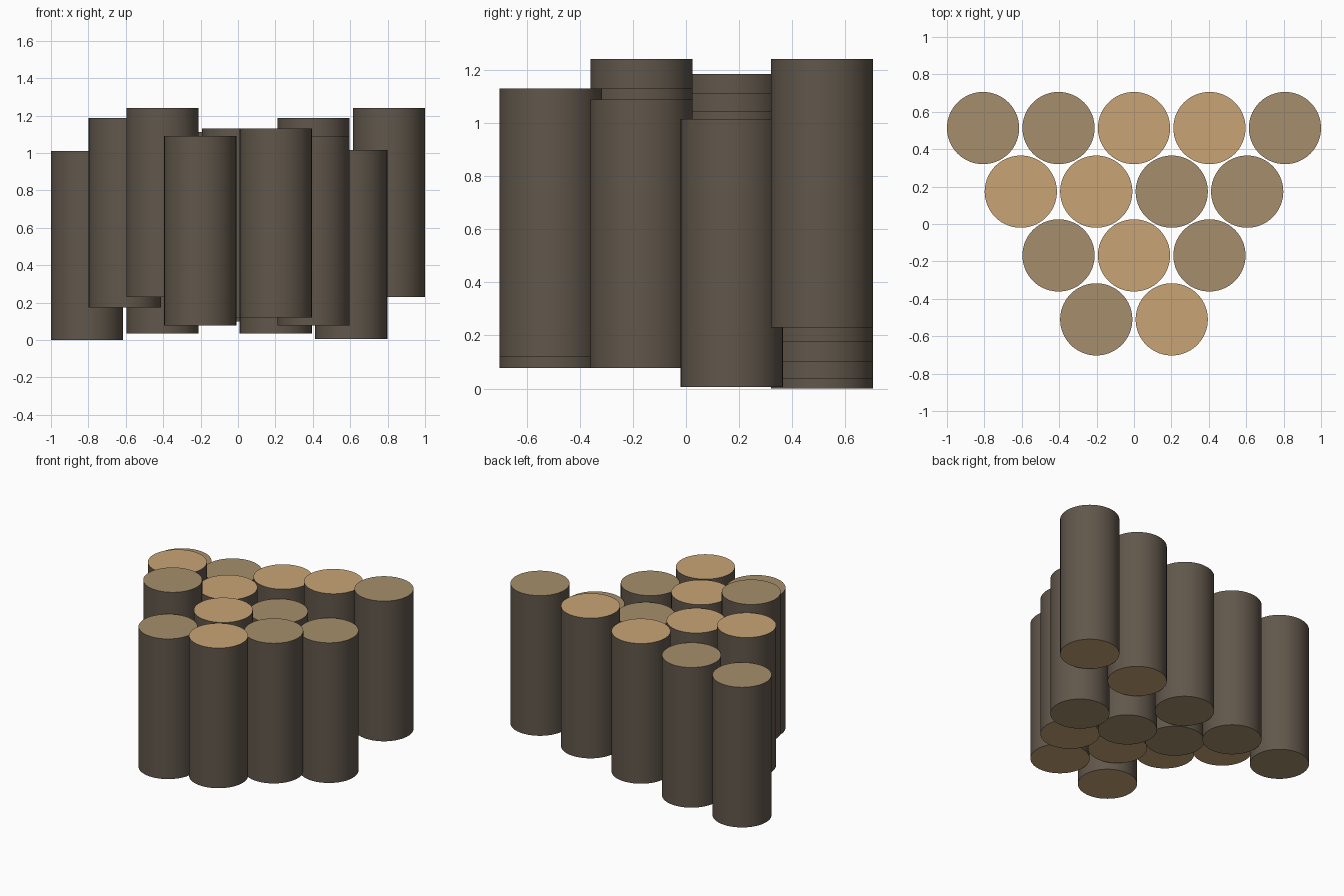
import bpy
import bmesh

if "Cube" in bpy.data.objects:
    bpy.data.objects.remove(bpy.data.objects["Cube"])

RADIUS = 0.193
HEIGHT = 1.012
STEP = 0.4035
SIDES = 72


def srgb(r, g, b):
    def lin(c):
        c /= 255
        return c / 12.92 if c <= 0.04045 else ((c + 0.055) / 1.055) ** 2.4
    return (lin(r), lin(g), lin(b), 1.0)


def material(name, rgb):
    m = bpy.data.materials.new(name)
    m.diffuse_color = srgb(*rgb)
    m.use_nodes = True
    m.node_tree.nodes["Principled BSDF"].inputs["Base Color"].default_value = m.diffuse_color
    return m


BARK = material("dark_bark", (97, 87, 75))
LIGHT = material("light_cut_wood", (200, 165, 117))
DARK = material("grey_cut_wood", (166, 143, 108))


def log(name, x, y, z, top_light, bottom_light):
    """One upright log: bark wall, cut wood on each end."""
    bm = bmesh.new()
    bmesh.ops.create_cone(bm, cap_ends=True, segments=SIDES,
                          radius1=RADIUS, radius2=RADIUS, depth=HEIGHT)
    for f in bm.faces:
        if f.normal.z > 0.5:
            f.material_index = 1 if top_light else 2
        elif f.normal.z < -0.5:
            f.material_index = 1 if bottom_light else 2
    mesh = bpy.data.meshes.new(name)
    bm.to_mesh(mesh)
    bm.free()
    for m in (BARK, LIGHT, DARK):
        mesh.materials.append(m)
    ob = bpy.data.objects.new(name, mesh)
    ob.location = (x, y, z + HEIGHT / 2)
    bpy.context.collection.objects.link(ob)
    return ob


# Rows from back to front: y, then per log (base height, light top, light bottom)
rows = [
    (0.513, [(0.0, 0, 0), (0.035, 0, 0), (0.10, 1, 0), (0.175, 1, 1), (0.23, 0, 1)]),
    (0.173, [(0.175, 1, 1), (0.10, 1, 0), (0.035, 0, 0), (0.005, 0, 0)]),
    (-0.168, [(0.23, 0, 1), (0.12, 1, 1), (0.078, 0, 1)]),
    (-0.510, [(0.078, 0, 1), (0.12, 1, 1)]),
]

logs = []
for r, (y, items) in enumerate(rows, 1):
    for i, (z, top, bottom) in enumerate(items):
        x = (i - (len(items) - 1) / 2) * STEP
        logs.append(log(f"log_row{r}_{i + 1}", x, y, z, top, bottom))

# Smooth bark, sharp rims
bpy.ops.object.select_all(action='DESELECT')
for ob in logs:
    ob.select_set(True)
bpy.context.view_layer.objects.active = logs[0]
bpy.ops.object.shade_smooth_by_angle()
